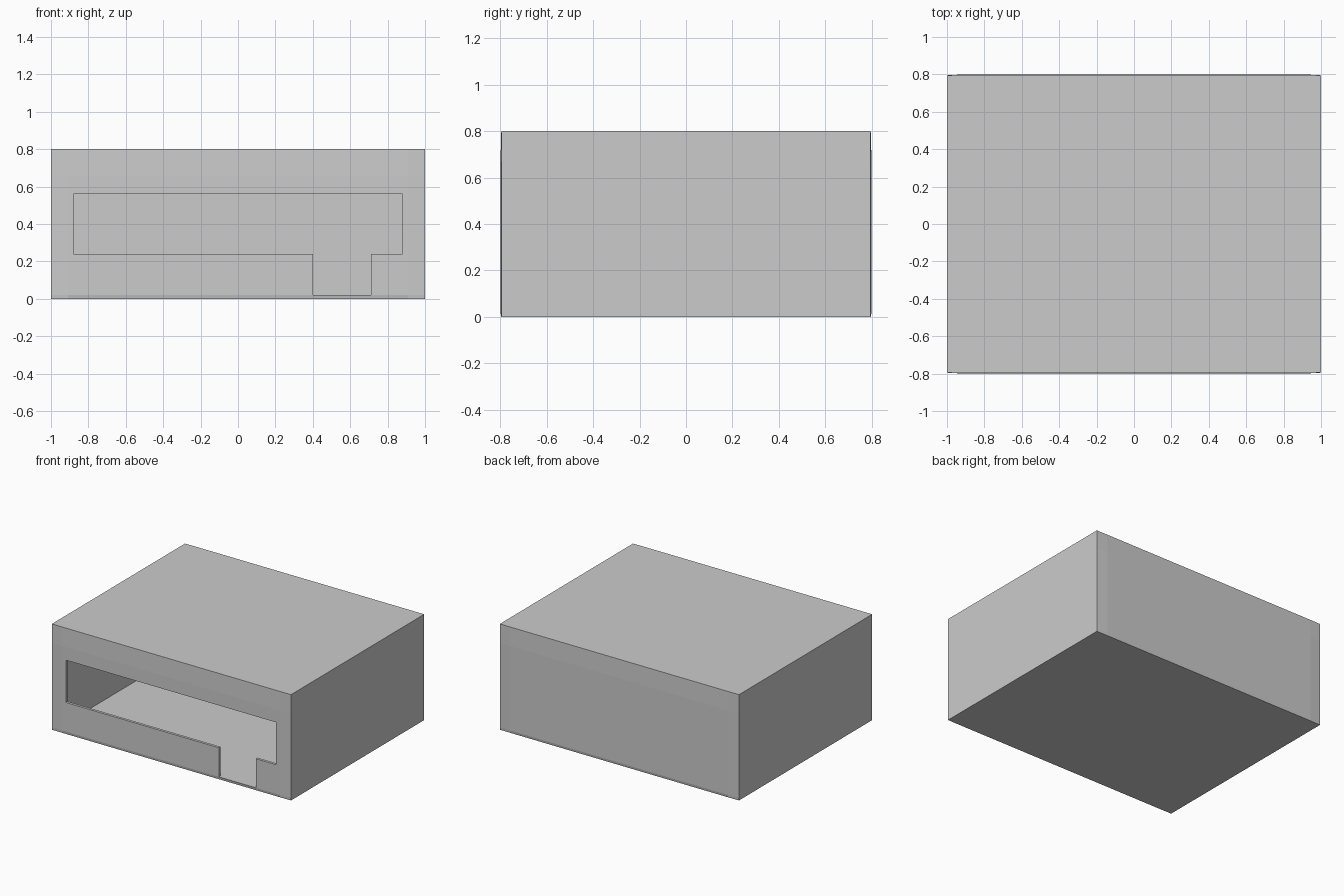
import bpy, bmesh
from mathutils import Vector

if "Cube" in bpy.data.objects:
    bpy.data.objects.remove(bpy.data.objects["Cube"])


def add_object(name, bm):
    bmesh.ops.recalc_face_normals(bm, faces=bm.faces)
    mesh = bpy.data.meshes.new(name)
    bm.to_mesh(mesh)
    bm.free()
    obj = bpy.data.objects.new(name, mesh)
    bpy.context.collection.objects.link(obj)
    return obj


def box(x, y, z0, z1):
    bm = bmesh.new()
    bmesh.ops.create_cube(bm, size=1)
    for v in bm.verts:
        v.co = Vector((v.co.x * 2 * x, v.co.y * 2 * y, z1 if v.co.z > 0 else z0))
    return bm


# Outer shell: front and back have a slightly eased border
bm = box(1, 0.8, 0, 0.8)
for co, no in (((-0.91, 0, 0), (1, 0, 0)), ((0.91, 0, 0), (1, 0, 0)),
               ((0, 0, 0.02), (0, 0, 1)), ((0, 0, 0.66), (0, 0, 1))):
    bmesh.ops.bisect_plane(bm, geom=bm.verts[:] + bm.edges[:] + bm.faces[:],
                           plane_co=co, plane_no=no)
for v in bm.verts:
    inset = 0.0
    if abs(v.co.x) > 0.95:
        inset = 0.005
    if v.co.z < 0.01 or v.co.z > 0.7:
        inset = max(inset, 0.004)
    v.co.y -= inset if v.co.y > 0 else -inset
shell = add_object("booth_shell", bm)

# Hollow room inside
room = add_object("room_cutter", box(0.957, 0.78, 0.02, 0.78))

# Serving window with doorway in the front wall
profile = [(-0.88, 0.24), (0.4, 0.24), (0.4, 0.02), (0.71, 0.02),
           (0.71, 0.24), (0.88, 0.24), (0.88, 0.56), (-0.88, 0.56)]
bm = bmesh.new()
face = bm.faces.new([bm.verts.new((x, -0.9, z)) for x, z in profile])
ext = bmesh.ops.extrude_face_region(bm, geom=[face])
bmesh.ops.translate(bm, vec=(0, 0.4, 0),
                    verts=[g for g in ext["geom"] if isinstance(g, bmesh.types.BMVert)])
opening = add_object("opening_cutter", bm)

for cutter in (room, opening):
    cutter.hide_render = True
    cutter.display_type = 'WIRE'
    mod = shell.modifiers.new(cutter.name, 'BOOLEAN')
    mod.operation = 'DIFFERENCE'
    mod.solver = 'EXACT'
    mod.object = cutter
